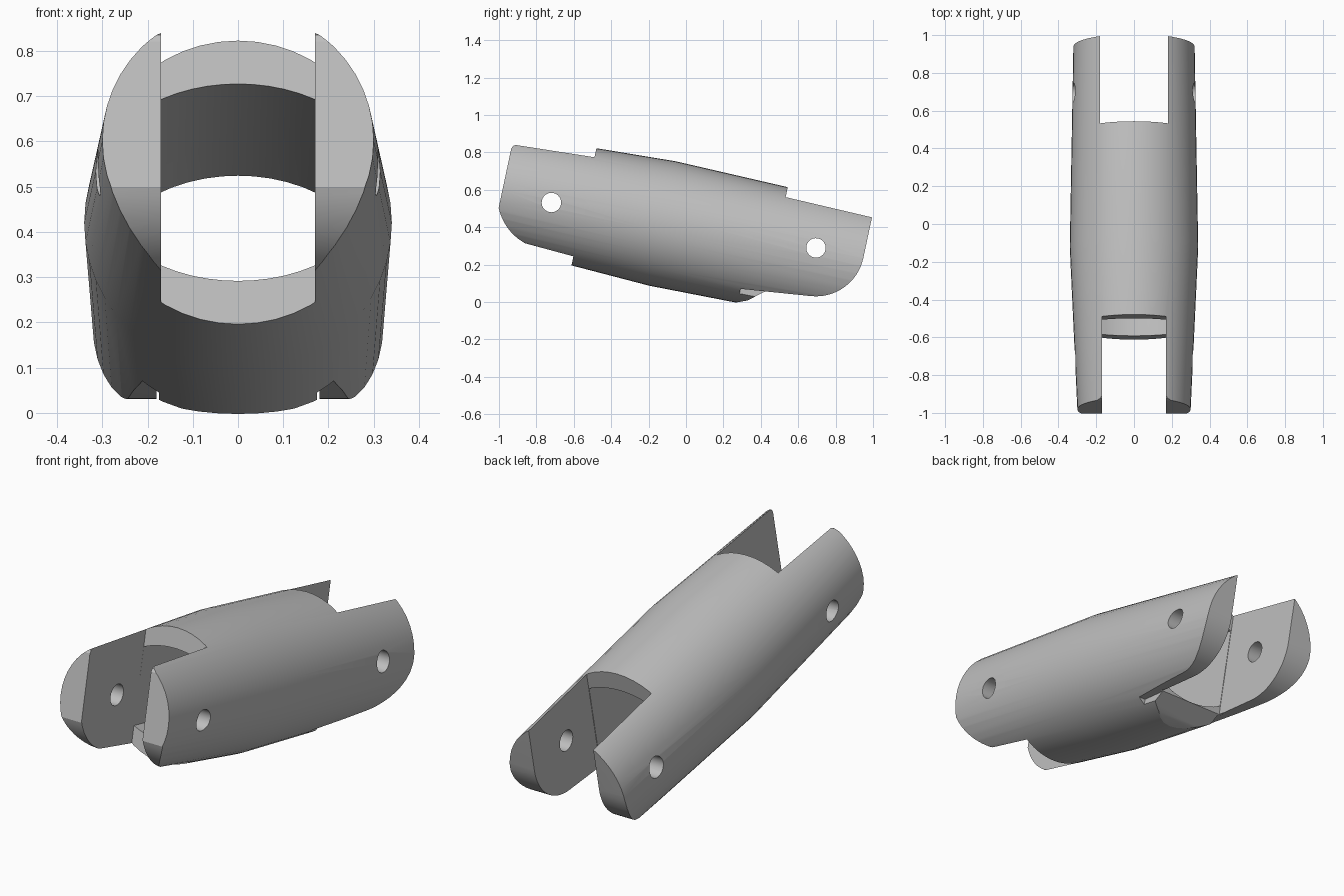
import bpy, bmesh, math
from mathutils import Matrix

if "Cube" in bpy.data.objects:
    bpy.data.objects.remove(bpy.data.objects["Cube"])

mat = bpy.data.materials.new("satin grey")
mat.use_nodes = True
GREY = (0.52, 0.52, 0.52, 1)
mat.diffuse_color = GREY
mat.node_tree.nodes["Principled BSDF"].inputs["Base Color"].default_value = GREY


def loft(name, sections):
    """Closed solid through a list of equally long point loops."""
    bm = bmesh.new()
    rings = [[bm.verts.new(p) for p in s] for s in sections]
    n = len(rings[0])
    for a, b in zip(rings, rings[1:]):
        for i in range(n):
            j = (i + 1) % n
            bm.faces.new((a[i], a[j], b[j], b[i]))
    bm.faces.new(rings[0])
    bm.faces.new(rings[-1])
    bmesh.ops.recalc_face_normals(bm, faces=bm.faces[:])
    me = bpy.data.meshes.new(name)
    bm.to_mesh(me)
    bm.free()
    ob = bpy.data.objects.new(name, me)
    bpy.context.collection.objects.link(ob)
    return ob


def prism(name, profile, x0, x1):
    """Side profile (along, up) extruded across x."""
    return loft(name, [[(x, u, v) for u, v in profile] for x in (x0, x1)])


def arc(cu, cv, r, a0, a1, n):
    angles = [math.radians(a0 + (a1 - a0) * i / n) for i in range(n + 1)]
    return [(cu + r * math.cos(a), cv + r * math.sin(a)) for a in angles]


def circle(u, r, n=48):
    return [(x, u, z) for x, z in arc(0, 0, r, 0, 360, n)[:-1]]


def bore(u, w, b, a=0.316, n=10):
    xs = [-w + 2 * w * i / n for i in range(n + 1)]
    top = [(x, u, b * math.sqrt(1 - (x / a) ** 2)) for x in xs]
    return top + [(x, u, -z) for x, u, z in reversed(top)]


def rect(u0, u1, v0, v1):
    return [(u0, v0), (u1, v0), (u1, v1), (u0, v1)]


# Barrel tapering towards both ends, lying along y
body = loft("double_fork_sleeve",
            [circle(-0.875, 0.30), circle(0, 0.34), circle(1.088, 0.321)])
body.data.materials.append(mat)

# Flat-sided bore and the two fork slots
cutters = [
    loft("bore_cutter", [bore(-0.6, 0.169, 0.222), bore(0, 0.172, 0.224),
                         bore(0.75, 0.179, 0.24)]),
    prism("front_slot_cutter", rect(-1.2, -0.43, -0.6, 0.6), -0.17, 0.17),
    prism("back_slot_cutter", rect(0.614, 1.4, -0.6, 0.6), -0.18, 0.18),
]

# Front fork tips: rounded underside and softened top corner
cutters.append(prism("front_round_cutter",
                     [(-1.2, -0.104)] + arc(-0.616, 0.015, 0.283, 205, 254, 12)
                     + [(-0.69, -0.6), (-1.2, -0.6)], -0.6, 0.6))
cutters.append(prism("front_corner_cutter",
                     [(-0.95, 0.222), (-0.876, 0.222), (-0.868, 0.24),
                      (-0.848, 0.251), (-0.848, 0.4), (-0.95, 0.4)], -0.6, 0.6))

# Back fork tips: rounded around the pin hole, then a sloped underside
back_profile = ([(0.48, -0.6), (0.48, -0.255)]
                + arc(0.829, 0.043, 0.259, -84, 0, 16)
                + [(1.3, 0.043), (1.3, -0.6)])
for side, x0, x1 in (("left", 0.175, 0.6), ("right", -0.6, -0.175)):
    cutters.append(prism(side + "_tip_cutter", back_profile, x0, x1))

# Bevelled lip under the back slot
cutters.append(prism("lip_cutter",
                     [(0.455, -0.338), (0.53, -0.308), (0.616, -0.237),
                      (0.7, -0.237), (0.7, -0.5), (0.455, -0.5)], -0.185, 0.185))

# Cross pin holes
for side, u, v in (("front", -0.605, -0.014), ("back", 0.829, 0.043)):
    cutters.append(prism(side + "_pin_cutter",
                         arc(u, v, 0.052, 0, 360, 24)[:-1], -0.6, 0.6))

bpy.context.view_layer.objects.active = body
for c in cutters:
    c.hide_render = True
    mod = body.modifiers.new(c.name, "BOOLEAN")
    mod.operation = "DIFFERENCE"
    mod.solver = "EXACT"
    mod.object = c
    bpy.ops.object.modifier_apply(modifier=mod.name)
for c in cutters:
    bpy.data.objects.remove(c)

# Tilt into place with the front raised
body.data.transform(Matrix.Translation((0, -0.125, 0.42))
                    @ Matrix.Rotation(math.radians(-12), 4, "X"))
bpy.ops.object.select_all(action="DESELECT")
body.select_set(True)
bpy.ops.object.shade_smooth_by_angle(angle=math.radians(20))
